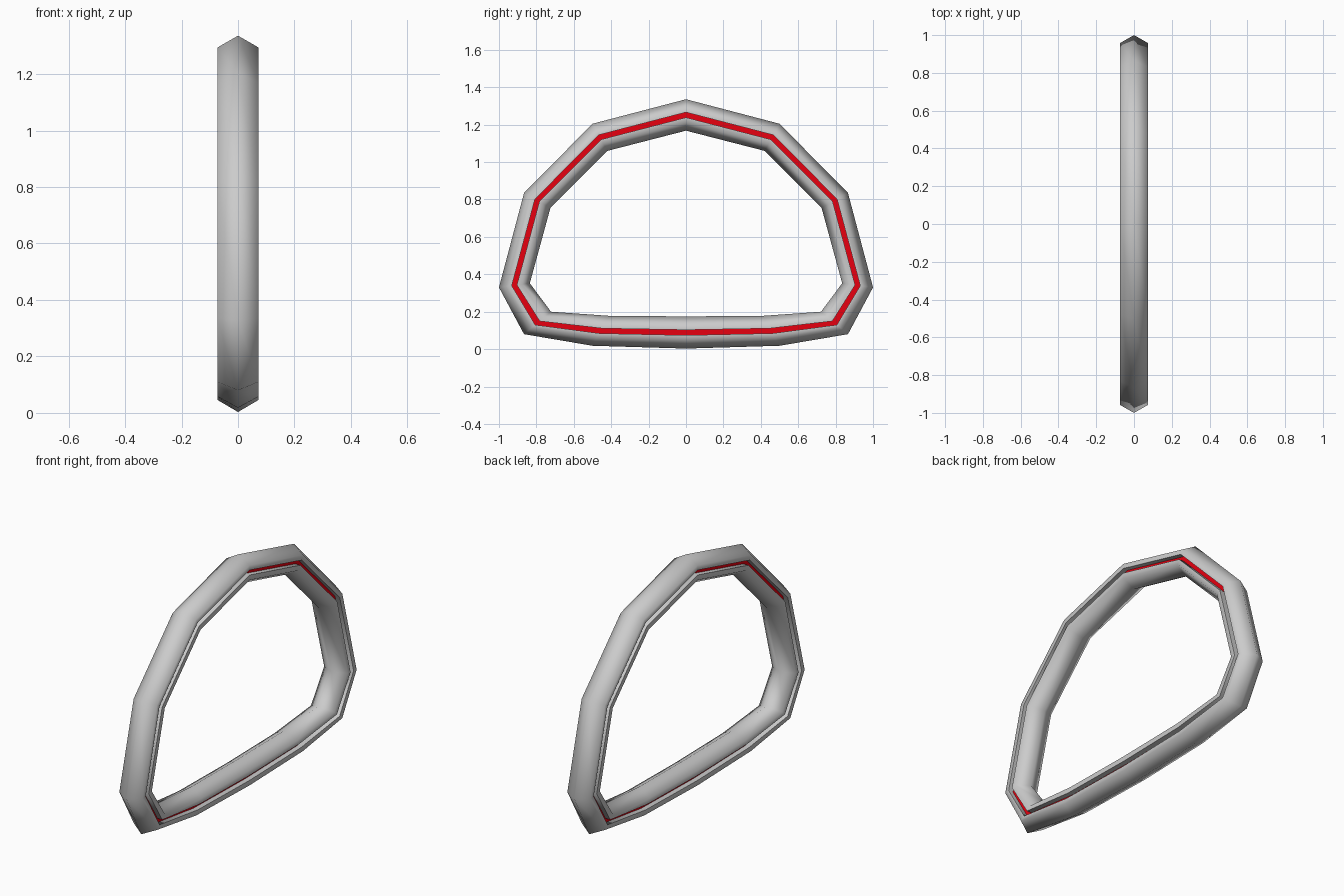
import bpy, bmesh, math

if "Cube" in bpy.data.objects:
    bpy.data.objects.remove(bpy.data.objects["Cube"])

# Half outline of the loop (y, z), outer crest and inner crest, from top to bottom
outer = [(0, 1.336), (0.5, 1.205), (0.866, 0.835), (1.0, 0.33),
         (0.866, 0.08), (0.5, 0.018), (0, 0.003)]
inner = [(0, 1.168), (0.42, 1.06), (0.725, 0.755), (0.835, 0.352),
         (0.722, 0.2), (0.41, 0.178), (0, 0.175)]


def full(half):
    return half + [(-y, z) for y, z in half[-2:0:-1]]


stations = list(zip(full(outer), full(inner)))


def sweep(name, profiles):
    """Sweep open profiles (x, fraction from outer to inner crest) round the loop."""
    bm = bmesh.new()
    for prof in profiles:
        rings = [[bm.verts.new((x, o[0] + (i[0] - o[0]) * t, o[1] + (i[1] - o[1]) * t))
                  for x, t in prof] for o, i in stations]
        for k, a in enumerate(rings):
            b = rings[(k + 1) % len(rings)]
            for j in range(len(prof) - 1):
                bm.faces.new((a[j], a[j + 1], b[j + 1], b[j]))
    bmesh.ops.remove_doubles(bm, verts=bm.verts, dist=1e-5)
    bmesh.ops.recalc_face_normals(bm, faces=bm.faces)
    mesh = bpy.data.meshes.new(name)
    bm.to_mesh(mesh)
    bm.free()
    ob = bpy.data.objects.new(name, mesh)
    bpy.context.collection.objects.link(ob)
    bpy.ops.object.select_all(action='DESELECT')
    ob.select_set(True)
    bpy.context.view_layer.objects.active = ob
    bpy.ops.object.shade_smooth_by_angle(angle=math.radians(70))
    return ob


W, D = 0.073, 0.043   # half width, groove floor
G0, G1 = 0.415, 0.58  # groove edges

# Hexagonal tube with a groove along each side
outer_half = [(D, G0), (W, G0), (W, 0.25), (0, 0), (-W, 0.25), (-W, G0), (-D, G0)]
inner_half = [(-D, G1), (-W, G1), (-W, 0.75), (0, 1), (W, 0.75), (W, G1), (D, G1)]
sweep("loop_frame", [outer_half, inner_half])

# Red strips at the bottom of the grooves
strips = sweep("groove_strips", [[(D, G1), (D, G0)], [(-D, G0), (-D, G1)]])
bm = bmesh.new()
bm.from_mesh(strips.data)
for f in bm.faces:
    f.normal_update()
    if f.normal.x * f.calc_center_median().x < 0:
        f.normal_flip()
bm.to_mesh(strips.data)
bm.free()
red = bpy.data.materials.new("red")
red.diffuse_color = (0.8, 0.0, 0.005, 1)
red.use_nodes = True
red.node_tree.nodes["Principled BSDF"].inputs["Base Color"].default_value = red.diffuse_color
strips.data.materials.append(red)

# Frame is two bands (outer and inner): face each away from the tube core
frame = bpy.data.objects["loop_frame"]
bm = bmesh.new()
bm.from_mesh(frame.data)
seen = set()
for seed in bm.faces:
    if seed in seen:
        continue
    island, stack = [], [seed]
    seen.add(seed)
    while stack:
        f = stack.pop()
        island.append(f)
        for e in f.edges:
            for g in e.link_faces:
                if g not in seen:
                    seen.add(g)
                    stack.append(g)
    # The side lips are the flat faces at full half width
    lip = next(f for f in island if all(abs(v.co.x - W) < 1e-4 for v in f.verts))
    if lip.normal.x < 0:
        bmesh.ops.reverse_faces(bm, faces=island)
bm.to_mesh(frame.data)
bm.free()
